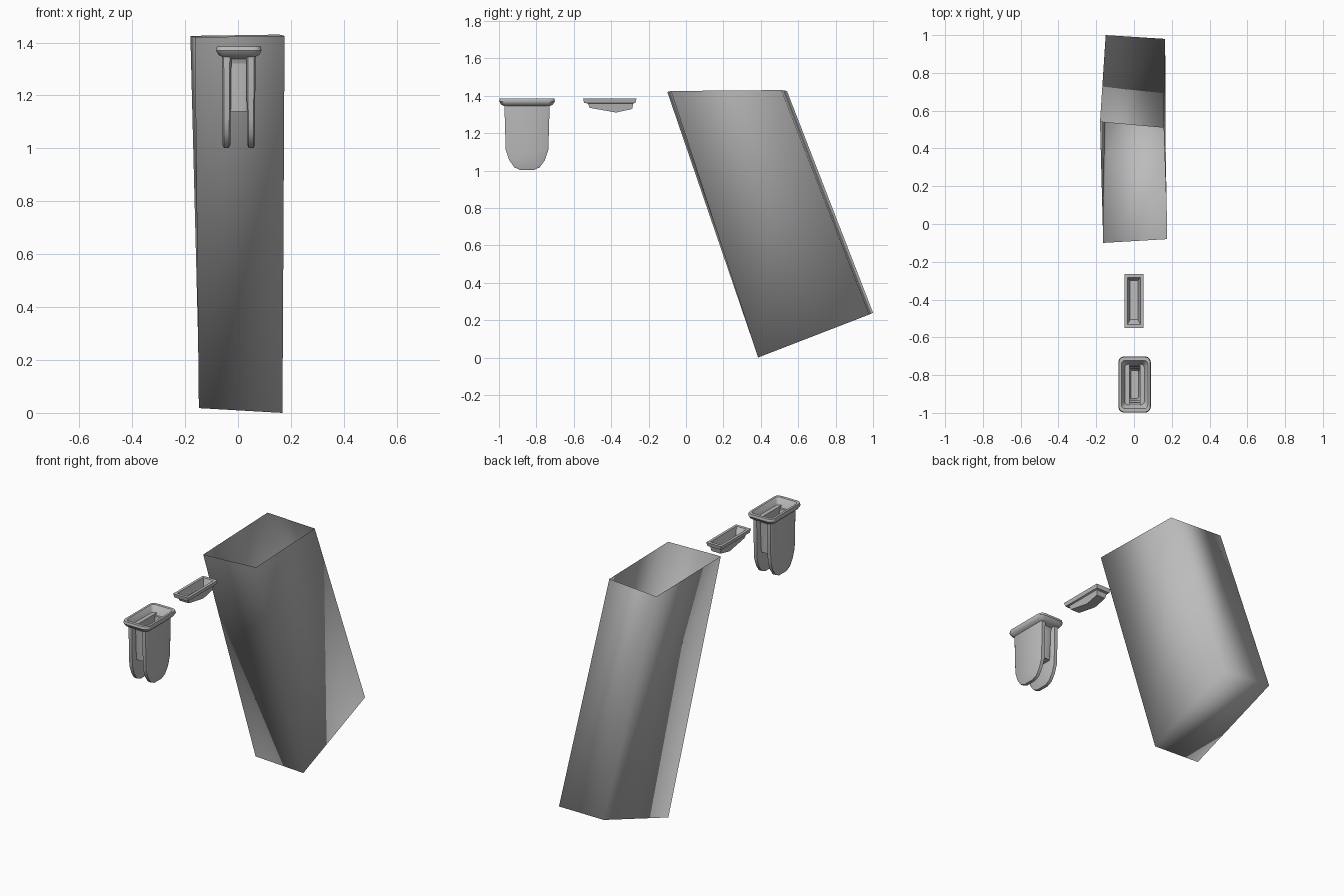
import bpy, math

if "Cube" in bpy.data.objects:
    bpy.data.objects.remove(bpy.data.objects["Cube"])

grey = bpy.data.materials.new("plain_grey")
grey.diffuse_color = (0.5, 0.5, 0.5, 1)
grey.use_nodes = True
grey.node_tree.nodes["Principled BSDF"].inputs["Base Color"].default_value = grey.diffuse_color


def make(name, verts, faces, angle):
    mesh = bpy.data.meshes.new(name)
    mesh.from_pydata(verts, [], faces)
    mesh.materials.append(grey)
    mesh.update()
    ob = bpy.data.objects.new(name, mesh)
    bpy.context.collection.objects.link(ob)
    bpy.ops.object.select_all(action='DESELECT')
    ob.select_set(True)
    bpy.context.view_layer.objects.active = ob
    bpy.ops.object.mode_set(mode='EDIT')
    bpy.ops.mesh.select_all(action='SELECT')
    bpy.ops.mesh.normals_make_consistent(inside=False)
    bpy.ops.object.mode_set(mode='OBJECT')
    if angle is None:
        bpy.ops.object.shade_smooth()
    else:
        bpy.ops.object.shade_smooth_by_angle(angle=math.radians(angle))
    return ob


def loft(name, rings, cap_start, cap_end, angle):
    n = len(rings[0])
    faces = []
    for r in range(len(rings) - 1):
        for i in range(n):
            j = (i + 1) % n
            faces.append((r * n + i, r * n + j, (r + 1) * n + j, (r + 1) * n + i))
    if cap_start:
        faces.append(tuple(reversed(range(n))))
    if cap_end:
        faces.append(tuple(range((len(rings) - 1) * n, len(rings) * n)))
    return make(name, [v for ring in rings for v in ring], faces, angle)


def rounded_ring(cx, cy, z, hx, hy, rad, seg=3):
    pts = []
    for sx, sy, a0 in ((1, 1, 0), (-1, 1, 90), (-1, -1, 180), (1, -1, 270)):
        for k in range(seg + 1):
            a = math.radians(a0 + 90 * k / seg)
            pts.append((cx + sx * (hx - rad) + rad * math.cos(a),
                        cy + sy * (hy - rad) + rad * math.sin(a), z))
    return pts


# Large leaning sleeve: open top, closed sloping bottom
bottom = [(-0.148, 0.38, 0.018), (0.168, 0.385, 0.0),
          (0.165, 0.98, 0.23), (-0.15, 1.0, 0.24)]
top = [(-0.163, -0.10, 1.42), (0.176, -0.08, 1.425),
       (0.157, 0.51, 1.43), (-0.18, 0.54, 1.425)]
loft("leaning_sleeve", [bottom, top], True, False, None)

# Flanged funnel with a hollow middle
cx, cy = 0.003, -0.85
sections = [(1.14, 0.034, 0.085, 0.012), (1.335, 0.045, 0.095, 0.02),
            (1.345, 0.062, 0.122, 0.02), (1.353, 0.077, 0.138, 0.025),
            (1.37, 0.086, 0.149, 0.03), (1.385, 0.083, 0.146, 0.03),
            (1.385, 0.070, 0.128, 0.02), (1.36, 0.055, 0.112, 0.02),
            (1.30, 0.036, 0.085, 0.012), (1.16, 0.02, 0.075, 0.01)]
loft("funnel_collar", [rounded_ring(cx, cy, *s) for s in sections], True, True, 40)

# Two round-ended cheeks hanging from the collar
half = [(0.121, 1.35), (0.114, 1.11), (0.095, 1.055), (0.068, 1.017), (0.035, 1.002)]
outline = half + [(-y, z) for y, z in reversed(half)]


def cheek(name, side):
    rings = []
    for inset, top_x, low_x in ((0.012, 0.028, 0.032), (0, 0.034, 0.037),
                                (0, 0.057, 0.056), (0.010, 0.063, 0.061)):
        ring = []
        for y, z in outline:
            t = (z - 1.0) / 0.35
            x = low_x + (top_x - low_x) * t
            k = 1 - inset / 0.121
            ring.append((cx + side * x, cy + y * k, z + inset * (1 - t)))
        rings.append(ring)
    loft(name, rings, True, True, 40)


cheek("left_cheek", -1)
cheek("right_cheek", 1)

# Small shallow tray with a lip and a keel-shaped underside
def tray_ring(z, hx, y0, y1, keel):
    ys = [y0, y0 + (y1 - y0) * 0.62, y1]
    zs = [z, z - keel, z - keel * 0.25]
    right = [(hx, y, zz) for y, zz in zip(ys, zs)]
    return right + [(-x, y, zz) for x, y, zz in reversed(right)]


loft("small_tray", [
    tray_ring(1.335, 0.030, -0.515, -0.288, 0.025),
    tray_ring(1.358, 0.036, -0.525, -0.282, 0.0),
    tray_ring(1.362, 0.045, -0.545, -0.27, 0.0),
    tray_ring(1.385, 0.050, -0.55, -0.265, 0.0),
    tray_ring(1.385, 0.034, -0.532, -0.283, 0.0),
    tray_ring(1.345, 0.020, -0.505, -0.30, 0.022)], True, True, 40)
